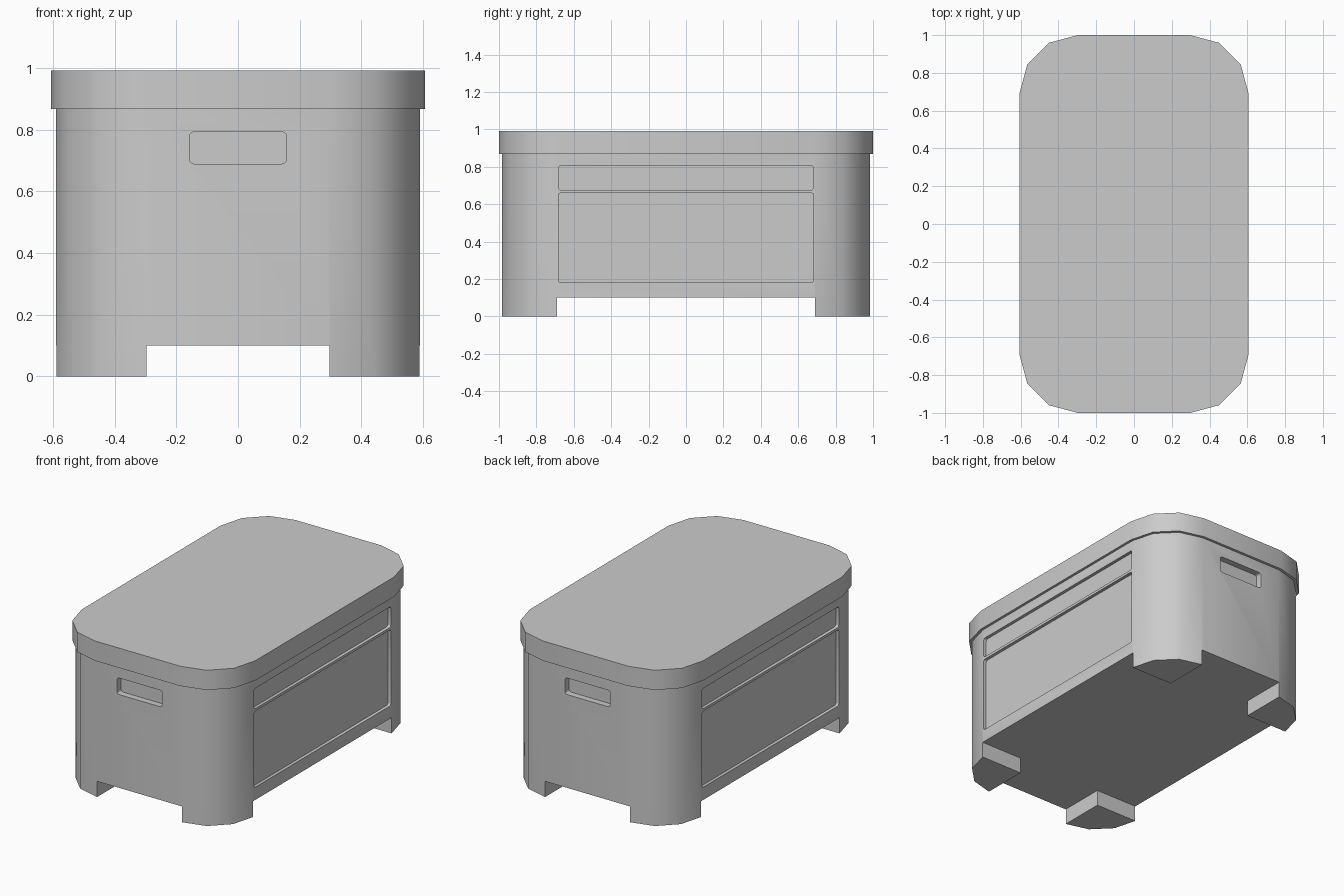
import bpy, bmesh
from math import cos, sin, pi, radians

if "Cube" in bpy.data.objects:
    bpy.data.objects.remove(bpy.data.objects["Cube"])


def rounded_rect(hx, hy, r, steps):
    """Outline of a rounded rectangle, counter-clockwise."""
    pts = []
    for i, (sx, sy) in enumerate([(1, 1), (-1, 1), (-1, -1), (1, -1)]):
        for k in range(steps + 1):
            a = (i + k / steps) * pi / 2
            pts.append((sx * (hx - r) + r * cos(a), sy * (hy - r) + r * sin(a)))
    return pts


def prism(name, base, offset):
    """Extrude a closed outline of 3D points along an offset."""
    bm = bmesh.new()
    face = bm.faces.new([bm.verts.new(p) for p in base])
    res = bmesh.ops.extrude_face_region(bm, geom=[face])
    new = [v for v in res["geom"] if isinstance(v, bmesh.types.BMVert)]
    bmesh.ops.translate(bm, verts=new, vec=offset)
    bmesh.ops.recalc_face_normals(bm, faces=bm.faces)
    mesh = bpy.data.meshes.new(name)
    bm.to_mesh(mesh)
    bm.free()
    ob = bpy.data.objects.new(name, mesh)
    bpy.context.collection.objects.link(ob)
    return ob


def activate(ob):
    bpy.ops.object.select_all(action='DESELECT')
    ob.select_set(True)
    bpy.context.view_layer.objects.active = ob


def cut(target, cutter):
    """Subtract the cutter and remove it."""
    cutter.hide_render = True
    activate(target)
    mod = target.modifiers.new("cut", 'BOOLEAN')
    mod.operation = 'DIFFERENCE'
    mod.solver = 'EXACT'
    mod.object = cutter
    bpy.ops.object.modifier_apply(modifier=mod.name)
    bpy.data.objects.remove(cutter)


def smooth(ob):
    activate(ob)
    bpy.ops.object.shade_smooth_by_angle(angle=radians(35))


BX, BY, SPLIT = 0.59, 0.983, 0.867

# Body with rounded corners
body = prism("chest_body", [(x, y, 0) for x, y in rounded_rect(BX, BY, 0.295, 3)], (0, 0, SPLIT))

# Openings below the body leave four corner feet
for hx, hy in [(0.297, 1.2), (0.8, 0.691)]:
    cut(body, prism("foot_gap", [(-hx, -hy, -0.1), (hx, -hy, -0.1), (hx, hy, -0.1), (-hx, hy, -0.1)],
                    (0, 0, 0.2)))

for s in (-1, 1):
    # Handle recesses on front and back
    cut(body, prism("handle_cutter",
                    [(x, s * (BY - 0.04), 0.741 + z) for x, z in rounded_rect(0.157, 0.052, 0.015, 3)],
                    (0, s * 0.2, 0)))
    # Panel recesses on the long sides
    for z0, z1 in [(0.18, 0.66), (0.676, 0.805)]:
        cut(body, prism("panel_cutter",
                        [(s * (BX - 0.02), y, (z0 + z1) / 2 + z)
                         for y, z in rounded_rect(0.682, (z1 - z0) / 2, 0.013, 3)],
                        (s * 0.2, 0, 0)))
smooth(body)

# Overhanging lid
lid = prism("chest_lid", [(x, y, SPLIT) for x, y in rounded_rect(0.606, 1.0, 0.308, 3)],
            (0, 0, 0.992 - SPLIT))
smooth(lid)
